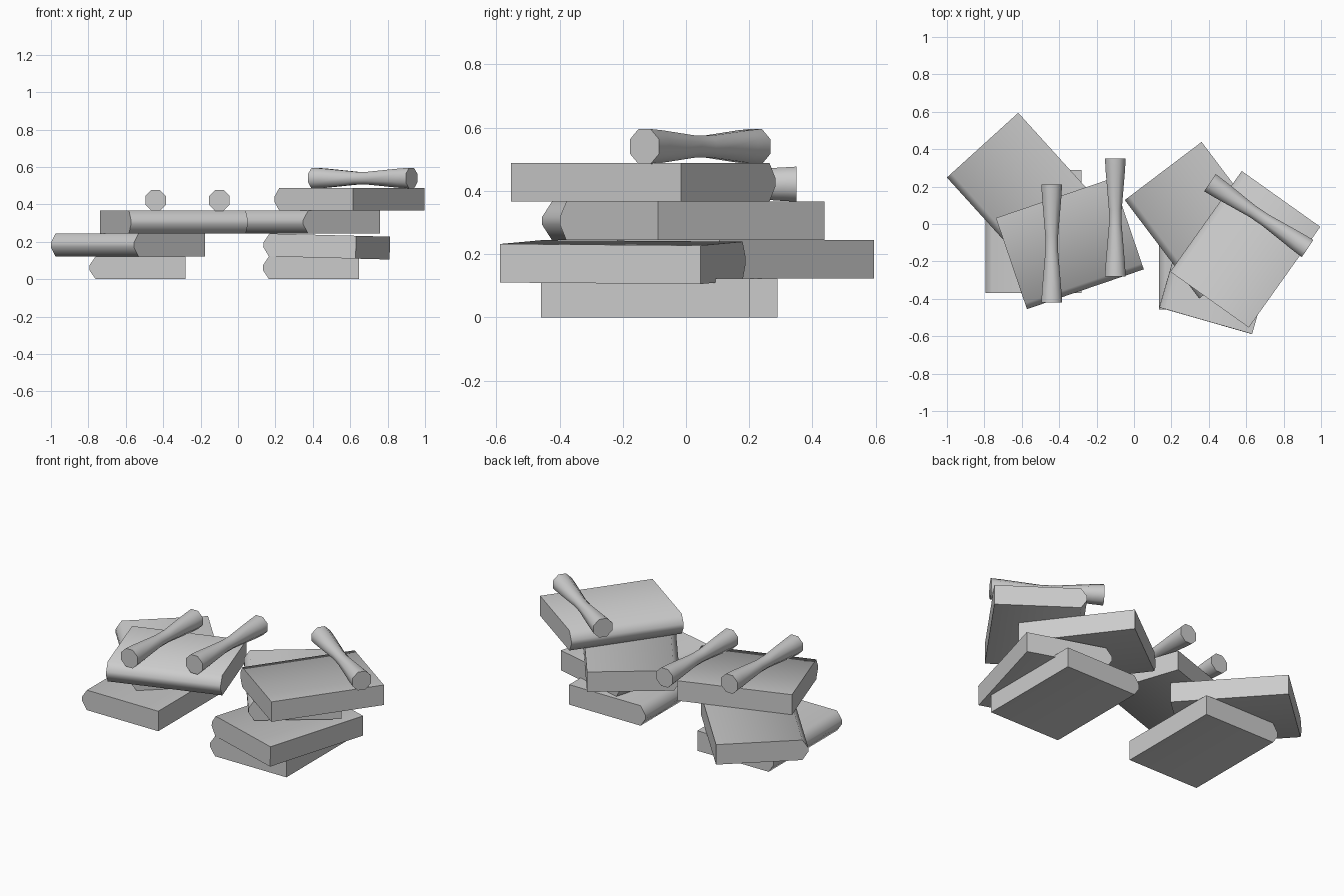
import bpy, bmesh, math
from mathutils import Matrix, Vector

old = bpy.data.objects.get("Cube")
if old:
    bpy.data.objects.remove(old, do_unlink=True)

grey = bpy.data.materials.new("plain_grey")
grey.use_nodes = True
colour = (0.6, 0.6, 0.6, 1)
grey.diffuse_color = colour
grey.node_tree.nodes["Principled BSDF"].inputs["Base Color"].default_value = colour

WIDTH, LENGTH, THICK = 0.515, 0.66, 0.122


def finish(name, bm, matrix, angle):
    """Turn a bmesh into a placed object, smooth up to the given angle."""
    bmesh.ops.recalc_face_normals(bm, faces=bm.faces)
    mesh = bpy.data.meshes.new(name)
    bm.to_mesh(mesh)
    bm.free()
    mesh.materials.append(grey)
    obj = bpy.data.objects.new(name, mesh)
    bpy.context.collection.objects.link(obj)
    obj.matrix_world = matrix
    bpy.ops.object.select_all(action='DESELECT')
    obj.select_set(True)
    bpy.context.view_layer.objects.active = obj
    bpy.ops.object.shade_smooth_by_angle(angle=math.radians(angle))


def book(name, x, y, z, turn, tilt=0):
    """Slab with a ridged spine on its local -x side, centred on x, y."""
    bm = bmesh.new()
    w, l = WIDTH / 2, LENGTH / 2
    profile = [(w, 0), (w, THICK), (-w + 0.033, THICK),
               (-w, THICK * 0.6), (-w, THICK * 0.4), (-w + 0.033, 0)]
    face = bm.faces.new([bm.verts.new((px, -l, pz)) for px, pz in profile])
    out = bmesh.ops.extrude_face_region(bm, geom=[face])["geom"]
    bmesh.ops.translate(bm, vec=(0, LENGTH, 0),
                        verts=[v for v in out if isinstance(v, bmesh.types.BMVert)])
    matrix = (Matrix.Translation((x, y, z))
              @ Matrix.Rotation(math.radians(tilt), 4, 'Y')
              @ Matrix.Rotation(math.radians(turn), 4, 'Z'))
    finish(name, bm, matrix, 58)


def scroll(name, x, y, z, turn):
    """Eight-sided roll along local y with a narrow waist."""
    bm = bmesh.new()
    rings = []
    for py, r in [(-0.315, 0.06), (-0.25, 0.056), (-0.04, 0.037),
                  (0.04, 0.037), (0.25, 0.056), (0.315, 0.06)]:
        rings.append([bm.verts.new((r * math.cos((i + 0.5) * math.pi / 4), py,
                                    r * math.sin((i + 0.5) * math.pi / 4)))
                      for i in range(8)])
    for a, b in zip(rings, rings[1:]):
        for i in range(8):
            j = (i + 1) % 8
            bm.faces.new((a[i], a[j], b[j], b[i]))
    bm.faces.new(rings[0])
    bm.faces.new(rings[-1])
    matrix = Matrix.Translation((x, y, z)) @ Matrix.Rotation(math.radians(turn), 4, 'Z')
    finish(name, bm, matrix, 60)


# Left stack
book("left_bottom_book", -0.537, -0.04, 0, 0)
book("left_middle_book", -0.588, 0.177, 0.122, 42.2)
book("left_top_book", -0.343, -0.105, 0.244, 108.8)

# Right stack
book("right_bottom_book", 0.39, -0.128, 0, 0)
book("right_lower_book", 0.472, -0.2, 0.114, -16, 1.5)
book("right_upper_book", 0.355, 0.02, 0.244, 37.1)
book("right_top_book", 0.595, -0.135, 0.366, -35.4)

# Scrolls resting on the stacks
scroll("left_scroll", -0.44, -0.105, 0.421, 0)
scroll("middle_scroll", -0.1, 0.035, 0.421, 0)
scroll("right_scroll", 0.667, 0.045, 0.54, 56)
